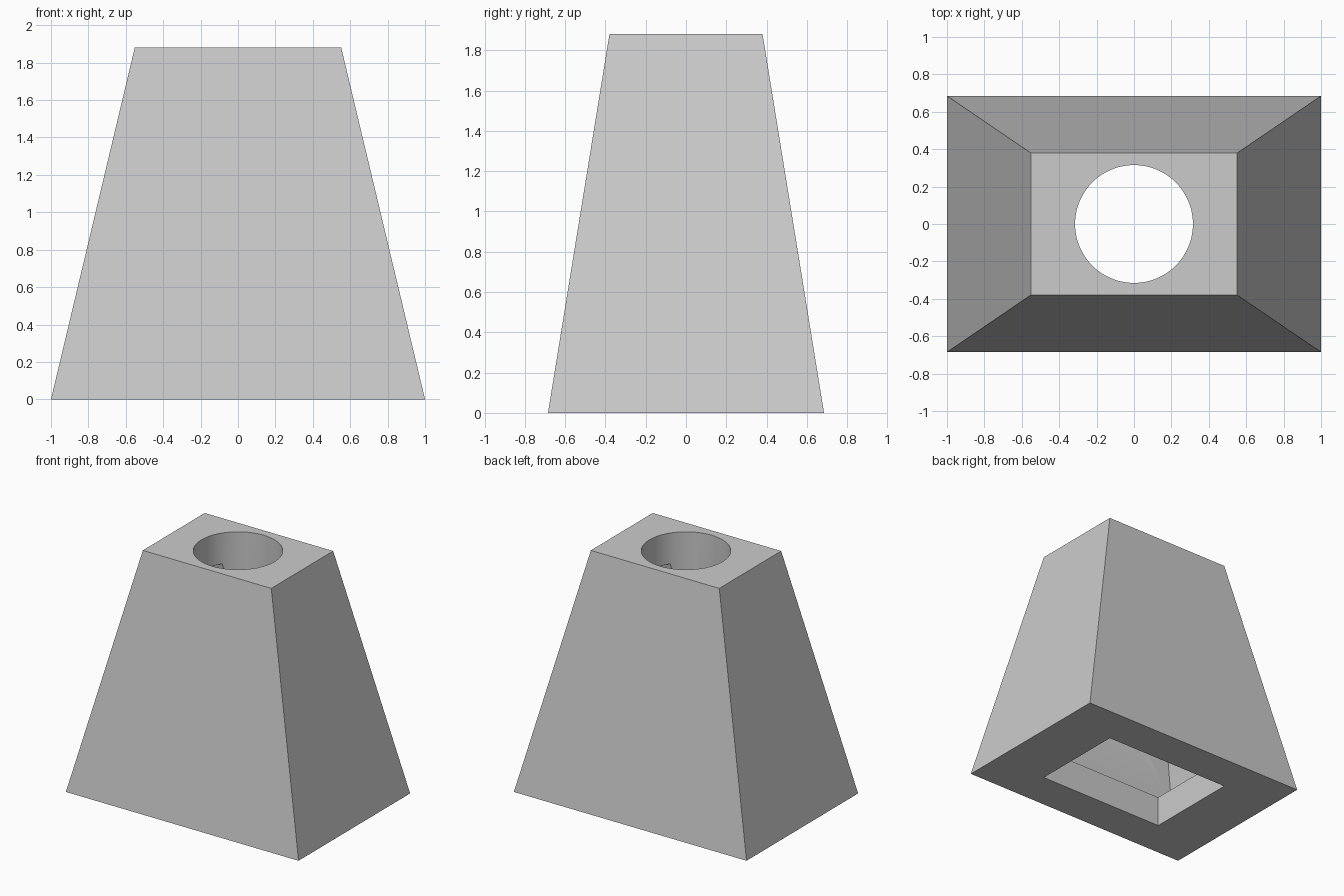
import bpy, bmesh, math

cube = bpy.data.objects.get("Cube")
if cube:
    bpy.data.objects.remove(cube, do_unlink=True)

HEIGHT = 1.88
WALL = 0.24
HOLE_RADIUS = 0.315
BASE = (1.0, 0.685)      # half sizes of the foot
TOP = (0.552, 0.38)      # half sizes of the top, reused for the floor opening

grey = bpy.data.materials.new("plain grey")
grey.use_nodes = True
colour = (0.6, 0.6, 0.6, 1.0)
grey.diffuse_color = colour
grey.node_tree.nodes["Principled BSDF"].inputs["Base Color"].default_value = colour


def add_object(name, bm):
    bmesh.ops.recalc_face_normals(bm, faces=bm.faces)
    mesh = bpy.data.meshes.new(name)
    bm.to_mesh(mesh)
    bm.free()
    mesh.materials.append(grey)
    obj = bpy.data.objects.new(name, mesh)
    bpy.context.collection.objects.link(obj)
    return obj


def tapered_block(name, low, high, z0, z1):
    """Block whose rectangular section runs from low to high half sizes."""
    bm = bmesh.new()
    bmesh.ops.create_cube(bm, size=2)
    for v in bm.verts:
        half, z = (high, z1) if v.co.z > 0 else (low, z0)
        v.co = (v.co.x * half[0], v.co.y * half[1], z)
    return add_object(name, bm)


def inner_half(z):
    """Half sizes of the hollow at a height, one wall inside the outside."""
    t = z / HEIGHT
    return [b + (a - b) * t - WALL for b, a in zip(BASE, TOP)]


# Outer body
body = tapered_block("hollow_tapered_body", BASE, TOP, 0, HEIGHT)

# Hollow, floor opening and round top hole
z0, z1 = WALL, HEIGHT - WALL
hollow = tapered_block("hollow_cutter", inner_half(z0), inner_half(z1), z0, z1)
opening = tapered_block("floor_opening_cutter", TOP, TOP, -0.1, z0 + 0.03)
bm = bmesh.new()
bmesh.ops.create_cone(bm, cap_ends=True, segments=96, radius1=HOLE_RADIUS,
                      radius2=HOLE_RADIUS, depth=1.5)
bmesh.ops.translate(bm, verts=bm.verts, vec=(0, 0, 1.25))
hole = add_object("round_hole_cutter", bm)

cutters = [hollow, opening, hole]
for cutter in cutters:
    cutter.hide_render = True
    mod = body.modifiers.new(cutter.name, 'BOOLEAN')
    mod.operation = 'DIFFERENCE'
    mod.solver = 'EXACT'
    mod.object = cutter

# Bake the cuts and remove the cutters
graph = bpy.context.evaluated_depsgraph_get()
result = bpy.data.meshes.new_from_object(body.evaluated_get(graph))
body.modifiers.clear()
body.data = result
for cutter in cutters:
    bpy.data.objects.remove(cutter, do_unlink=True)

# Smooth only the round bore
bpy.ops.object.select_all(action='DESELECT')
body.select_set(True)
bpy.context.view_layer.objects.active = body
bpy.ops.object.shade_smooth_by_angle(angle=math.radians(20))
